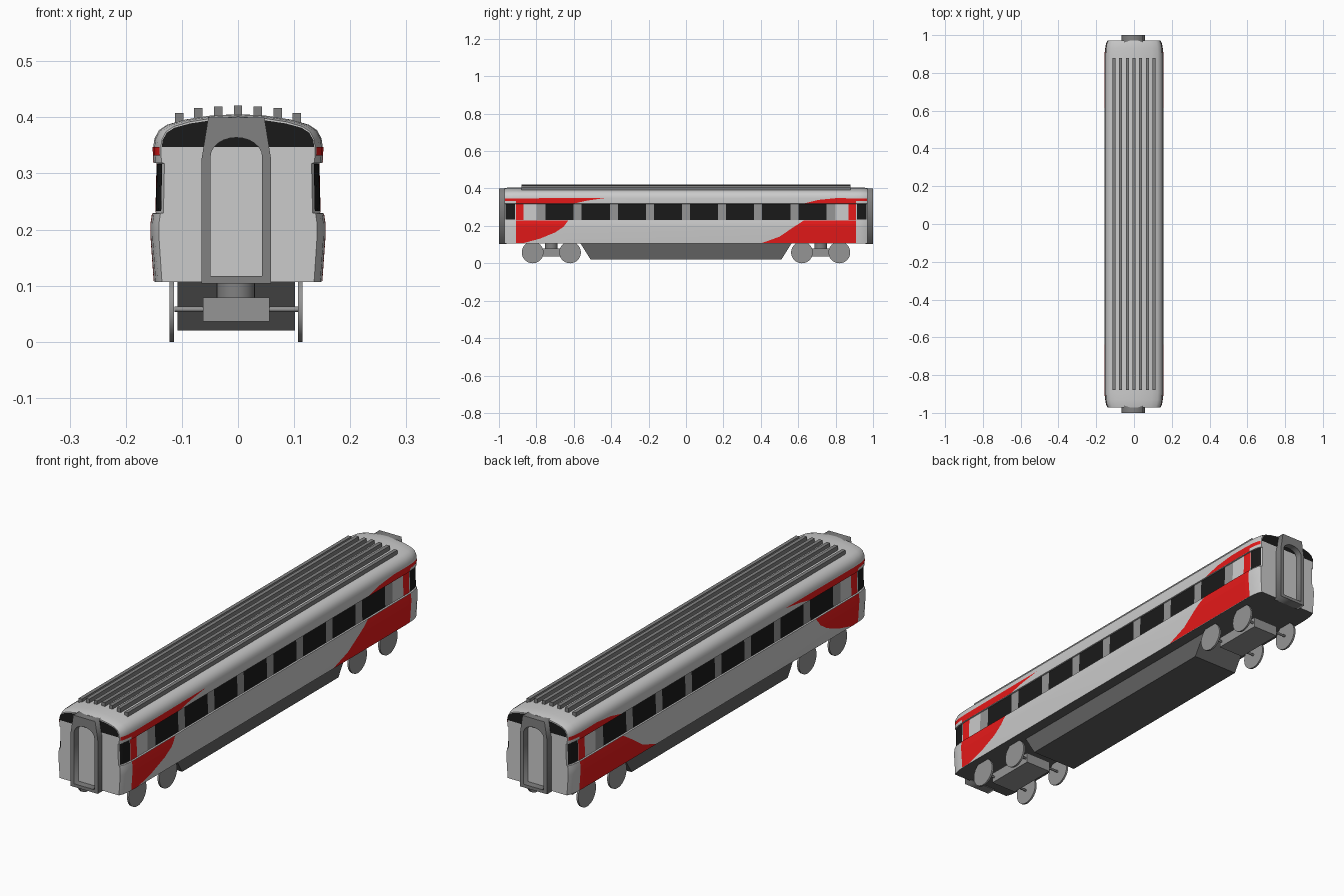
import bpy, bmesh, math
from mathutils import Vector

if "Cube" in bpy.data.objects:
    bpy.data.objects.remove(bpy.data.objects["Cube"])


def mat(name, r, g, b):
    m = bpy.data.materials.new(name)
    m.diffuse_color = (r, g, b, 1)
    m.use_nodes = True
    m.node_tree.nodes["Principled BSDF"].inputs["Base Color"].default_value = m.diffuse_color
    return m


RED = mat("red_paint", 0.8, 0.01, 0.01)
BLACK = mat("black_glass", 0.01, 0.01, 0.01)
PILLAR = mat("pillar_grey", 0.3, 0.3, 0.3)
DARK = mat("dark_grey", 0.22, 0.22, 0.22)
UNDER = mat("underframe_grey", 0.12, 0.12, 0.12)
LIGHT = mat("body_grey", 0.7, 0.7, 0.7)

# Half cross-section of the body (x, z) from sill to roof crown
PROFILE = [(0.149, 0.107), (0.155, 0.19), (0.155, 0.21), (0.152, 0.229), (0.146, 0.23),
           (0.144, 0.318), (0.150, 0.319), (0.151, 0.347), (0.149, 0.362), (0.141, 0.377),
           (0.126, 0.387), (0.095, 0.396), (0.05, 0.403), (0, 0.406)]
# End rounding: (|y|, width scale, roof rise scale)
STATIONS = [(0, 1, 1), (0.89, 1, 1), (0.93, 0.985, 1), (0.955, 0.955, 0.97), (0.971, 0.91, 0.92)]
Z_EAVES = 0.347


def lerp_table(t, pairs):
    for (a, va), (b, vb) in zip(pairs, pairs[1:]):
        if t <= b:
            return va + (vb - va) * max(0, (t - a) / (b - a))
    return pairs[-1][1]


def side_x(y, z):
    return lerp_table(z, [(pz, px) for px, pz in PROFILE]) * lerp_table(abs(y), [s[:2] for s in STATIONS])


def finish(name, bm, material=None, smooth=None):
    me = bpy.data.meshes.new(name)
    bm.to_mesh(me)
    bm.free()
    ob = bpy.data.objects.new(name, me)
    bpy.context.collection.objects.link(ob)
    if material:
        me.materials.append(material)
    if smooth:
        bpy.ops.object.select_all(action='DESELECT')
        ob.select_set(True)
        bpy.context.view_layer.objects.active = ob
        bpy.ops.object.shade_smooth_by_angle(angle=math.radians(smooth))
    return ob


def box(name, x, y, z, material):
    bm = bmesh.new()
    bmesh.ops.create_cube(bm, size=1)
    for v in bm.verts:
        v.co = [(a + b) / 2 + c * (b - a) for (a, b), c in zip((x, y, z), v.co)]
    return finish(name, bm, material)


def cylinder(name, centre, r, depth, axis, material, sides=32):
    bm = bmesh.new()
    bmesh.ops.create_cone(bm, cap_ends=True, segments=sides, radius1=r, radius2=r, depth=depth)
    q = Vector((0, 0, 1)).rotation_difference(Vector(axis))
    for v in bm.verts:
        v.co = q @ v.co + Vector(centre)
    return finish(name, bm, material, 30)


def side_panel(name, pts, material, lift=0.0012):
    """Thin skin drawn in (y, z), wrapped onto the body side and mirrored."""
    bm = bmesh.new()
    bm.faces.new([bm.verts.new((0, y, z)) for y, z in pts])
    cuts = [((0, 0, z), (0, 0, 1)) for _, z in PROFILE[1:-1]]
    cuts += [((0, s * st[0], 0), (0, 1, 0)) for st in STATIONS[1:-1] for s in (-1, 1)]
    for co, no in cuts:
        bmesh.ops.bisect_plane(bm, geom=bm.verts[:] + bm.edges[:] + bm.faces[:], plane_co=co, plane_no=no)
    for v in bm.verts:
        v.co.x = side_x(v.co.y, v.co.z) + lift
    bm.normal_update()
    if sum(f.normal.x for f in bm.faces) < 0:
        bmesh.ops.reverse_faces(bm, faces=bm.faces[:])
    ob = finish(name, bm, material)
    ob.modifiers.new("both_sides", 'MIRROR')
    return ob


def rect(y0, y1, z0, z1):
    return [(y0, z0), (y1, z0), (y1, z1), (y0, z1)]


# Body shell: cross-section lofted through the end-rounding stations
outline = PROFILE + [(-x, z) for x, z in PROFILE[-2::-1]]
stations = [(-y, k, r) for y, k, r in STATIONS[:0:-1]] + STATIONS[1:]
bm = bmesh.new()
rings = [[bm.verts.new((x * k, y, z if z < Z_EAVES else Z_EAVES + (z - Z_EAVES) * r)) for x, z in outline]
         for y, k, r in stations]
n = len(outline)
for a, b in zip(rings, rings[1:]):
    for i in range(n):
        f = bm.faces.new((a[i], a[(i + 1) % n], b[(i + 1) % n], b[i]))
        f.material_index = int(i == n - 1)
bm.faces.new(rings[0])
bm.faces.new(rings[-1])
bmesh.ops.recalc_face_normals(bm, faces=bm.faces[:])
body = finish("carriage_body", bm, LIGHT, 30)
body.data.materials.append(UNDER)

# Window band: pillars, eight windows and the small end windows
side_panel("window_pillars", rect(-0.8, 0.8, 0.232, 0.317), PILLAR, 0.001)
for i in range(8):
    c = (i - 3.5) * 0.193
    side_panel("side_window", rect(c - 0.075, c + 0.075, 0.232, 0.317), BLACK, 0.002)
for s in (-1, 1):
    a, b = sorted((s * 0.914, s * 0.966))
    side_panel("end_window", rect(a, b, 0.233, 0.317), BLACK, 0.002)
    a, b = sorted((s * 0.87, s * 0.91))
    side_panel("red_door_post", rect(a, b, 0.2305, 0.3175), RED)

# Red livery sweeps
side_panel("red_front_lower", [(-0.91, 0.108), (-0.87, 0.108), (-0.78, 0.132), (-0.70, 0.165),
                               (-0.655, 0.195), (-0.63, 0.2285), (-0.91, 0.2285)], RED)
side_panel("red_rear_lower", [(0.91, 0.108), (0.91, 0.2285), (0.63, 0.2285), (0.57, 0.19),
                              (0.5, 0.142), (0.405, 0.108)], RED)
side_panel("red_front_stripe", [(-0.968, 0.332), (-0.91, 0.332), (-0.91, 0.3195), (-0.6, 0.3195),
                                (-0.53, 0.335), (-0.43, 0.349), (-0.968, 0.347)], RED)
side_panel("red_rear_stripe", [(0.968, 0.332), (0.968, 0.347), (0.8, 0.348), (0.71, 0.339),
                               (0.63, 0.3195), (0.91, 0.3195), (0.91, 0.332)], RED)

# Roof ribs
for x, top in ((0, 0.421), (0.035, 0.419), (0.071, 0.417), (0.105, 0.408)):
    for s in ((1, -1) if x else (1,)):
        box("roof_rib", (s * x - 0.0075, s * x + 0.0075), (-0.88, 0.88), (top - 0.025, top), DARK)

# Black arch above each end wall
for s in (-1, 1):
    bm = bmesh.new()
    arch = [(x * 0.9, Z_EAVES + (z - Z_EAVES) * 0.86) for x, z in outline if z >= Z_EAVES]
    f = bm.faces.new([bm.verts.new((x, s * 0.9725, z)) for x, z in arch])
    f.normal_update()
    if f.normal.y * s < 0:
        f.normal_flip()
    finish("end_arch_panel", bm, BLACK)

# Gangway frames: tapered outline with an arched opening
outer = [(-0.062, 0.104), (0.062, 0.104), (0.062, 0.325), (0.05, 0.4), (-0.05, 0.4), (-0.062, 0.325)]
inner = [(-0.046, 0.117), (0.046, 0.117)]
inner += [(0.046 * math.cos(t), 0.33 + 0.034 * math.sin(t)) for t in [math.pi * i / 12 for i in range(13)]]
for s in (-1, 1):
    cu = bpy.data.curves.new("gangway_frame", 'CURVE')
    cu.dimensions = '2D'
    cu.fill_mode = 'BOTH'
    cu.extrude = 0.02
    for pts in (outer, inner):
        sp = cu.splines.new('POLY')
        sp.points.add(len(pts) - 1)
        for p, (x, z) in zip(sp.points, pts):
            p.co = (x, z, 0, 1)
        sp.use_cyclic_u = True
    cu.materials.append(DARK)
    ob = bpy.data.objects.new("gangway_frame", cu)
    bpy.context.collection.objects.link(ob)
    ob.location = (-0.003, s * 0.98, 0)
    ob.rotation_euler.x = math.pi / 2
    bpy.ops.object.select_all(action='DESELECT')
    ob.select_set(True)
    bpy.context.view_layer.objects.active = ob
    bpy.ops.object.convert(target='MESH')

# Underfloor equipment box with sloped ends
tank = box("underfloor_box", (-0.108, 0.102), (-0.565, 0.565), (0.02, 0.108), UNDER)
for v in tank.data.vertices:
    if v.co.z < 0.05:
        v.co.y *= 0.51 / 0.565

# Bogies: frame, pivot, axles and wheels
for s in (-1, 1):
    a, b = sorted((s * 0.61, s * 0.83))
    box("bogie_frame", (-0.062, 0.056), (a, b), (0.036, 0.079), PILLAR)
    cylinder("bogie_pivot", (-0.004, s * 0.72, 0.093), 0.034, 0.03, (0, 0, 1), DARK)
    for y in (0.62, 0.82):
        cylinder("axle", (-0.003, s * y, 0.058), 0.005, 0.22, (1, 0, 0), PILLAR, 12)
        for x in (-0.118, 0.111):
            cylinder("wheel", (x, s * y, 0.058), 0.058, 0.008, (1, 0, 0), PILLAR, 32)
